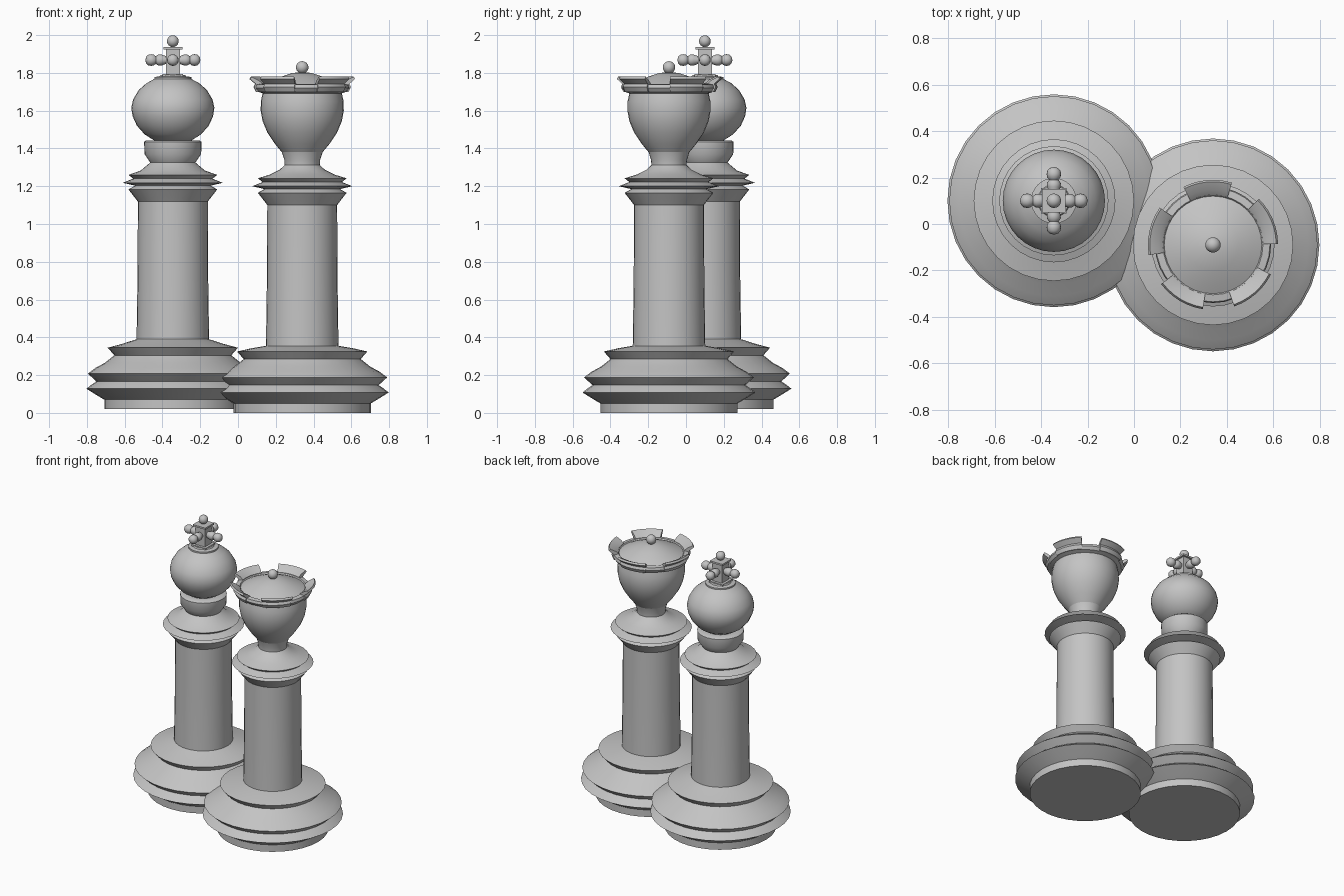
import bpy, bmesh, math
from mathutils import Matrix, Vector

if "Cube" in bpy.data.objects:
    bpy.data.objects.remove(bpy.data.objects["Cube"])

grey = bpy.data.materials.new("grey_stone")
grey.diffuse_color = (0.55, 0.55, 0.55, 1)
grey.use_nodes = True
grey.node_tree.nodes["Principled BSDF"].inputs["Base Color"].default_value = grey.diffuse_color

KING = Vector((-0.345, 0.10, 0))
QUEEN = Vector((0.34, -0.09, 0))


def finish(name, bm, loc, angle=35):
    bmesh.ops.recalc_face_normals(bm, faces=bm.faces)
    me = bpy.data.meshes.new(name)
    bm.to_mesh(me)
    bm.free()
    me.materials.append(grey)
    ob = bpy.data.objects.new(name, me)
    bpy.context.collection.objects.link(ob)
    ob.location = loc
    bpy.ops.object.select_all(action='DESELECT')
    ob.select_set(True)
    bpy.context.view_layer.objects.active = ob
    bpy.ops.object.shade_smooth_by_angle(angle=math.radians(angle))
    return ob


def lathe(name, profile, loc, steps=32, matrix=None):
    """Turn an (r, z) profile round the z axis."""
    bm = bmesh.new()
    vs = [bm.verts.new((r, 0, z)) for r, z in profile]
    es = [bm.edges.new(p) for p in zip(vs, vs[1:])]
    bmesh.ops.spin(bm, geom=vs + es, cent=(0, 0, 0), axis=(0, 0, 1),
                   angle=2 * math.pi, steps=steps)
    bmesh.ops.remove_doubles(bm, verts=bm.verts, dist=1e-5)
    if matrix:
        bm.transform(matrix)
    return finish(name, bm, loc)


def ball(name, r, loc):
    bm = bmesh.new()
    bmesh.ops.create_uvsphere(bm, u_segments=20, v_segments=12, radius=r)
    return finish(name, bm, loc)


def block(name, half, z0, z1, loc):
    bm = bmesh.new()
    bmesh.ops.create_cube(bm, size=1, matrix=Matrix.Translation((0, 0, (z0 + z1) / 2))
                          @ Matrix.Diagonal((2 * half, 2 * half, z1 - z0, 1)))
    return finish(name, bm, loc)


# stepped base, shaft and collar shared by both pieces
base = [(0, 0), (0.363, 0), (0.363, 0.05), (0.40, 0.072), (0.458, 0.108),
        (0.43, 0.13), (0.405, 0.147), (0.425, 0.165), (0.45, 0.188),
        (0.41, 0.218), (0.36, 0.245), (0.31, 0.285), (0.345, 0.325),
        (0.27, 0.342), (0.192, 0.355)]
shaft = [(0.187, 0.7), (0.185, 1.10), (0.20, 1.12), (0.235, 1.165),
         (0.20, 1.185), (0.265, 1.20), (0.21, 1.222), (0.235, 1.242)]

# king: body lifted slightly off the ground
king_low = [(r, z + 0.02) for r, z in base]
king_low[-2:] = [(0.27, 0.365), (0.192, 0.39)]
lathe("king_body", king_low + [(r, z + 0.018) for r, z in shaft] +
      [(0.17, 1.283), (0.12, 1.325), (0.15, 1.37), (0.152, 1.435),
       (0.14, 1.443), (0.10, 1.443)], KING)
lathe("king_head", [(0, 1.43), (0.10, 1.443), (0.15, 1.475), (0.19, 1.52),
                    (0.213, 1.57), (0.22, 1.615), (0.21, 1.66), (0.18, 1.71),
                    (0.14, 1.745), (0.098, 1.768), (0.098, 1.778),
                    (0.07, 1.782), (0.065, 1.79), (0, 1.79)], KING)

# king finial: square post with cap, four arms and a top ball
block("cross_foot", 0.055, 1.775, 1.793, KING)
block("cross_post", 0.037, 1.78, 1.93, KING)
block("cross_cap", 0.05, 1.925, 1.937, KING)
ball("cross_top_ball", 0.031, KING + Vector((0, 0, 1.968)))
arm = [(0, 0.0), (0.02, 0.03), (0.022, 0.04), (0.029, 0.06), (0.03, 0.075),
       (0.022, 0.088), (0.02, 0.09), (0.029, 0.102), (0.031, 0.115),
       (0.028, 0.13), (0.018, 0.141), (0, 0.146)]
for i in range(4):
    m = Matrix.Rotation(i * math.pi / 2, 4, 'Z') @ Matrix.Rotation(math.pi / 2, 4, 'Y')
    lathe("cross_arm", arm, KING + Vector((0, 0, 1.868)), 16, m)

# queen: body, bowl head and domed lid
lathe("queen_body", base + shaft +
      [(0.17, 1.262), (0.12, 1.287), (0.093, 1.312), (0.095, 1.34),
       (0.108, 1.38), (0.07, 1.382)], QUEEN)
lathe("queen_head", [(0, 1.375), (0.108, 1.38), (0.145, 1.425), (0.185, 1.485),
                     (0.21, 1.545), (0.22, 1.60), (0.219, 1.65), (0.21, 1.692),
                     (0.235, 1.70), (0.25, 1.72), (0.245, 1.738), (0.215, 1.742),
                     (0.21, 1.735), (0.17, 1.755), (0.11, 1.78), (0.05, 1.80),
                     (0, 1.803)], QUEEN)
ball("queen_top_ball", 0.033, QUEEN + Vector((0, 0, 1.829)))

# five flared crown plates with gaps between
section = [(0.215, 1.70), (0.245, 1.70), (0.258, 1.725), (0.25, 1.742),
           (0.28, 1.768), (0.272, 1.78), (0.235, 1.762), (0.215, 1.745)]
half = math.radians(22)
for k in range(5):
    bm = bmesh.new()
    f = bm.faces.new([bm.verts.new((r, 0, z)) for r, z in section])
    start = Matrix.Rotation(math.radians(23 + 72 * k) - half, 4, 'Z')
    bm.transform(start)
    out = bmesh.ops.spin(bm, geom=list(f.verts) + list(f.edges) + [f],
                         cent=(0, 0, 0), axis=(0, 0, 1), angle=2 * half, steps=6)
    finish("crown_plate", bm, QUEEN)
